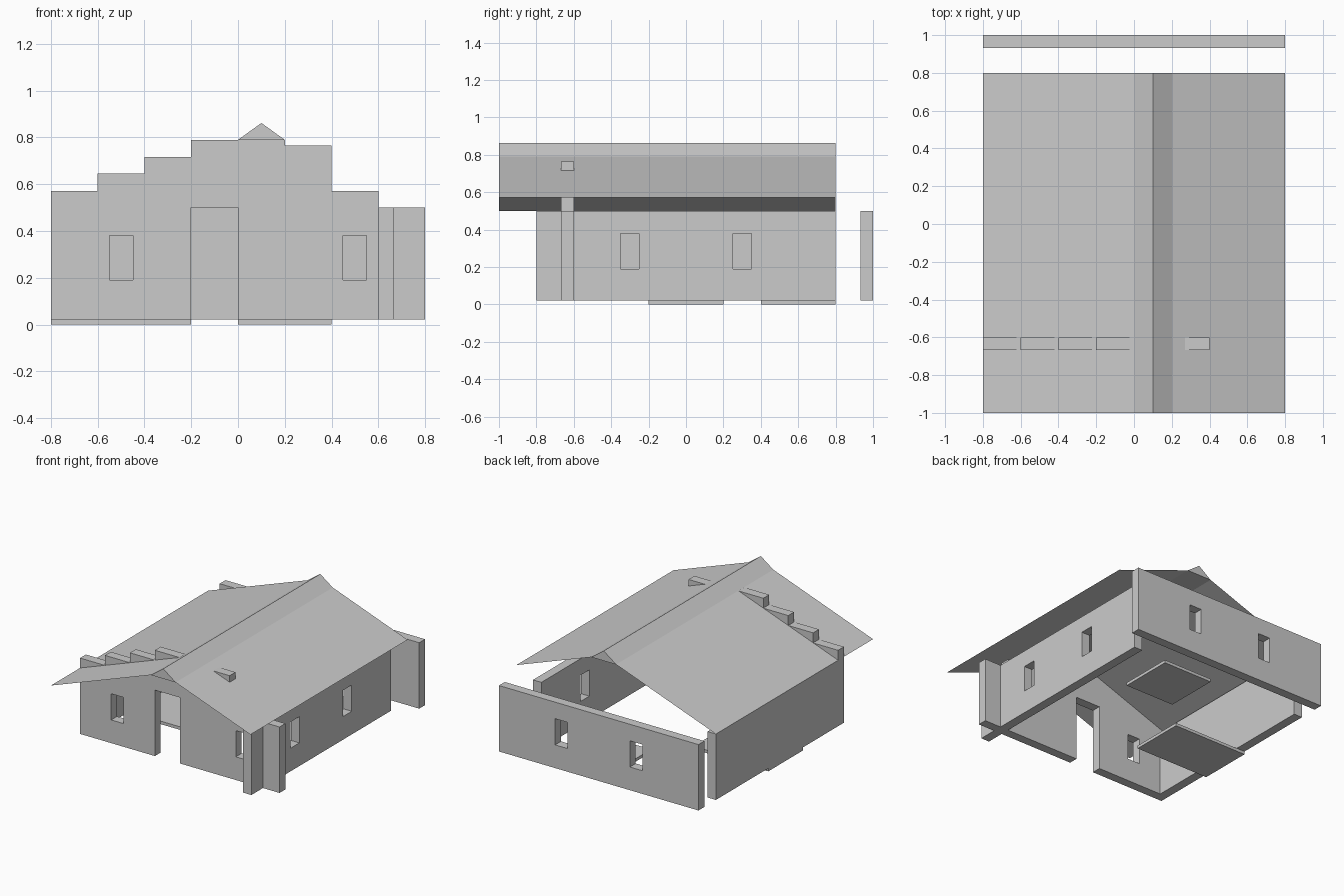
import bpy, bmesh

if "Cube" in bpy.data.objects:
    bpy.data.objects.remove(bpy.data.objects["Cube"])

T = 0.067      # wall thickness
Z0 = 0.022     # underside of walls
EAVE = 0.50
WIN_Z = (0.19, 0.38)


def finish(name, bm):
    bmesh.ops.recalc_face_normals(bm, faces=bm.faces)
    mesh = bpy.data.meshes.new(name)
    bm.to_mesh(mesh)
    bm.free()
    obj = bpy.data.objects.new(name, mesh)
    bpy.context.collection.objects.link(obj)
    return obj


def box(name, x, y, z):
    bm = bmesh.new()
    bmesh.ops.create_cube(bm, size=1)
    for v in bm.verts:
        v.co = [lo + (hi - lo) * (c + 0.5) for (lo, hi), c in zip((x, y, z), v.co)]
    return finish(name, bm)


def prism(name, profile, y0, y1):
    """Extrude an (x, z) profile along y."""
    bm = bmesh.new()
    face = bm.faces.new([bm.verts.new((x, y0, z)) for x, z in profile])
    ext = bmesh.ops.extrude_face_region(bm, geom=[face])["geom"]
    bmesh.ops.translate(bm, vec=(0, y1 - y0, 0),
                        verts=[g for g in ext if isinstance(g, bmesh.types.BMVert)])
    return finish(name, bm)


def cut_windows(wall, centre, along, across):
    """Cut a mirrored pair of window openings at +-centre."""
    for side in (-1, 1):
        span = (side * centre - 0.05, side * centre + 0.05)
        depth = (across[0] - 0.02, across[1] + 0.02)
        x, y = (span, depth) if along == "x" else (depth, span)
        cutter = box(wall.name + "_window_cutter", x, y, WIN_Z)
        cutter.hide_render = True
        cutter.hide_viewport = True
        cutter.display_type = 'WIRE'
        mod = wall.modifiers.new("window", 'BOOLEAN')
        mod.operation = 'DIFFERENCE'
        mod.solver = 'EXACT'
        mod.object = cutter


# Front wall: stepped gable outline with an open doorway
steps = [(-0.8, -0.6, 0.572), (-0.6, -0.4, 0.645), (-0.4, -0.2, 0.717), (-0.2, 0.2, 0.789),
         (0.2, 0.4, 0.765), (0.4, 0.6, 0.572), (0.6, 0.8, EAVE)]
outline = [(x, z) for a, b, z in steps for x in (a, b)]
outline += [(0.8, Z0), (0, Z0), (0, EAVE), (-0.2, EAVE), (-0.2, Z0), (-0.8, Z0)]
front = prism("front_wall", outline, -0.6 - T, -0.6)
cut_windows(front, 0.5, "x", (-0.6 - T, -0.6))

# Back wall, standing apart behind the roof
back = box("back_wall", (-0.8, 0.8), (1 - T, 1), (Z0, EAVE))
cut_windows(back, 0.3, "x", (1 - T, 1))

# Side walls: the right one runs past the front wall, the left one is plain
right = box("right_wall", (0.6, 0.6 + T), (-0.8, 0.8), (Z0, EAVE))
cut_windows(right, 0.3, "y", (0.6, 0.6 + T))
box("left_wall", (-0.8, -0.8 + T), (-0.6, 0.8), (Z0, EAVE))

# Floor slabs
box("floor_slab_left", (-0.8, -0.2), (-0.2, 0.2), (0, Z0))
box("floor_slab_right", (0, 0.4), (0.4, 0.8), (0, Z0))

# Thin roof slopes
for name, a, b in (("roof_slope_left", (-0.8, 0.5), (0, 0.79)),
                   ("roof_slope_right", (0.2, 0.79), (0.8, 0.572))):
    bm = bmesh.new()
    bm.faces.new([bm.verts.new((x, y, z)) for (x, z), y in
                  ((a, -1), (b, -1), (b, 0.8), (a, 0.8))])
    finish(name, bm)

# Ridge cap
prism("roof_ridge", [(0, 0.79), (0.2, 0.79), (0.1, 0.862)], -1, 0.8)
